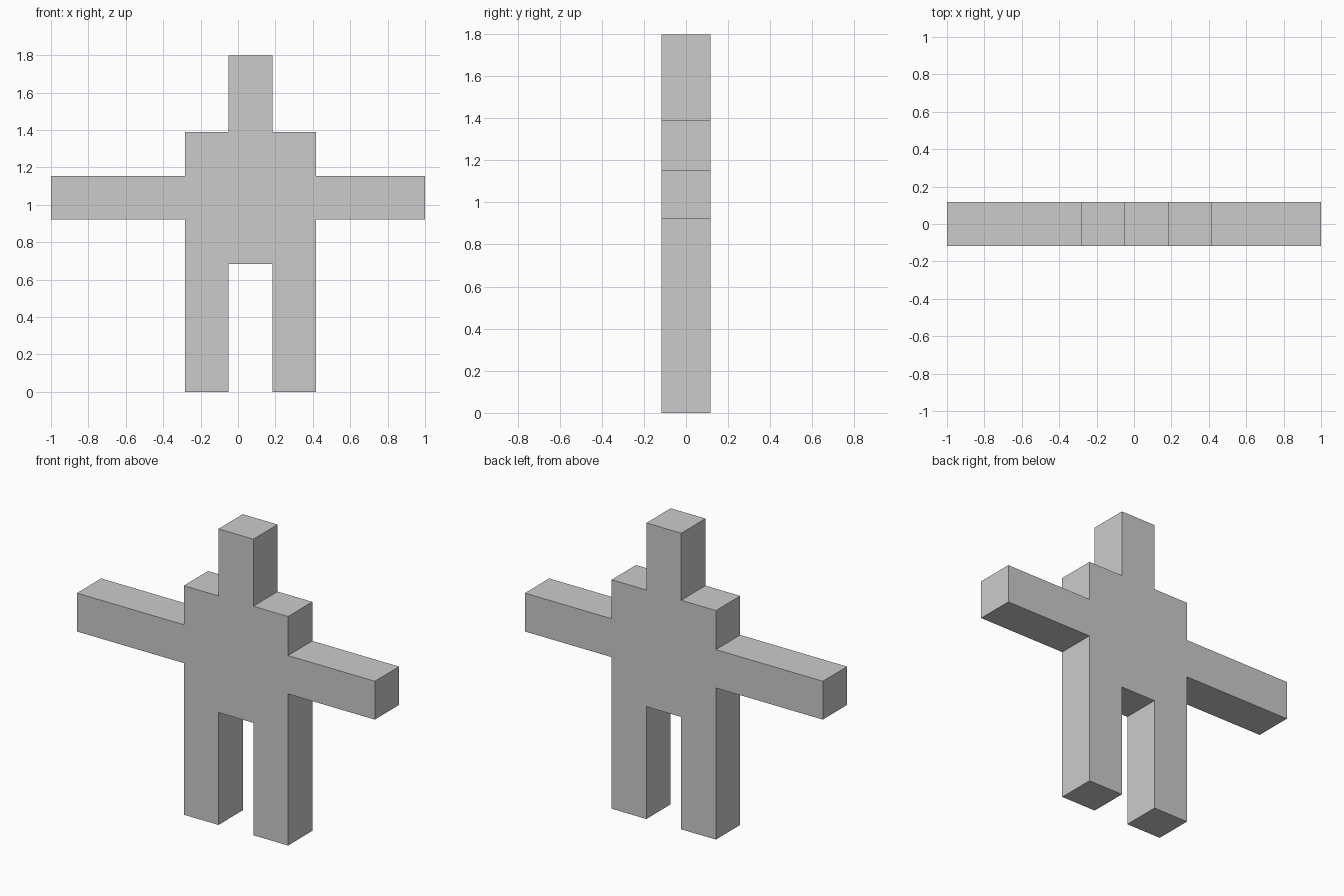
import bpy, bmesh
from mathutils import Vector

if "Cube" in bpy.data.objects:
    bpy.data.objects.remove(bpy.data.objects["Cube"])

AXIS = 0.0675      # vertical symmetry line of the body (arms differ in length)
DEPTH = 0.233      # uniform thickness
LIMB = 0.117       # half width of head and of the gap between the legs
SIDE = 0.35        # half width of the torso


def half_outline(hand_x):
    """One half of the silhouette, crotch to head top, as (offset, z)."""
    reach = abs(hand_x - AXIS)
    return [(LIMB, 0.682), (LIMB, 0), (SIDE, 0),             # leg
            (SIDE, 0.92), (reach, 0.92), (reach, 1.153),     # arm
            (SIDE, 1.153), (SIDE, 1.39), (LIMB, 1.39),       # shoulder
            (LIMB, 1.797)]                                   # head


# Full silhouette: right half up, left half back down
right = [(AXIS + o, z) for o, z in half_outline(1.0)]
left = [(AXIS - o, z) for o, z in half_outline(-1.0)]
outline = right + left[::-1]

# Extrude the silhouette into one closed body
bm = bmesh.new()
face = bm.faces.new([bm.verts.new((x, -DEPTH / 2, z)) for x, z in outline])
ext = bmesh.ops.extrude_face_region(bm, geom=[face], use_keep_orig=True)
back = [g for g in ext["geom"] if isinstance(g, bmesh.types.BMVert)]
bmesh.ops.translate(bm, verts=back, vec=Vector((0, DEPTH, 0)))
bmesh.ops.recalc_face_normals(bm, faces=bm.faces)

mesh = bpy.data.meshes.new("figure_body")
bm.to_mesh(mesh)
bm.free()
bpy.context.collection.objects.link(bpy.data.objects.new("figure_body", mesh))
